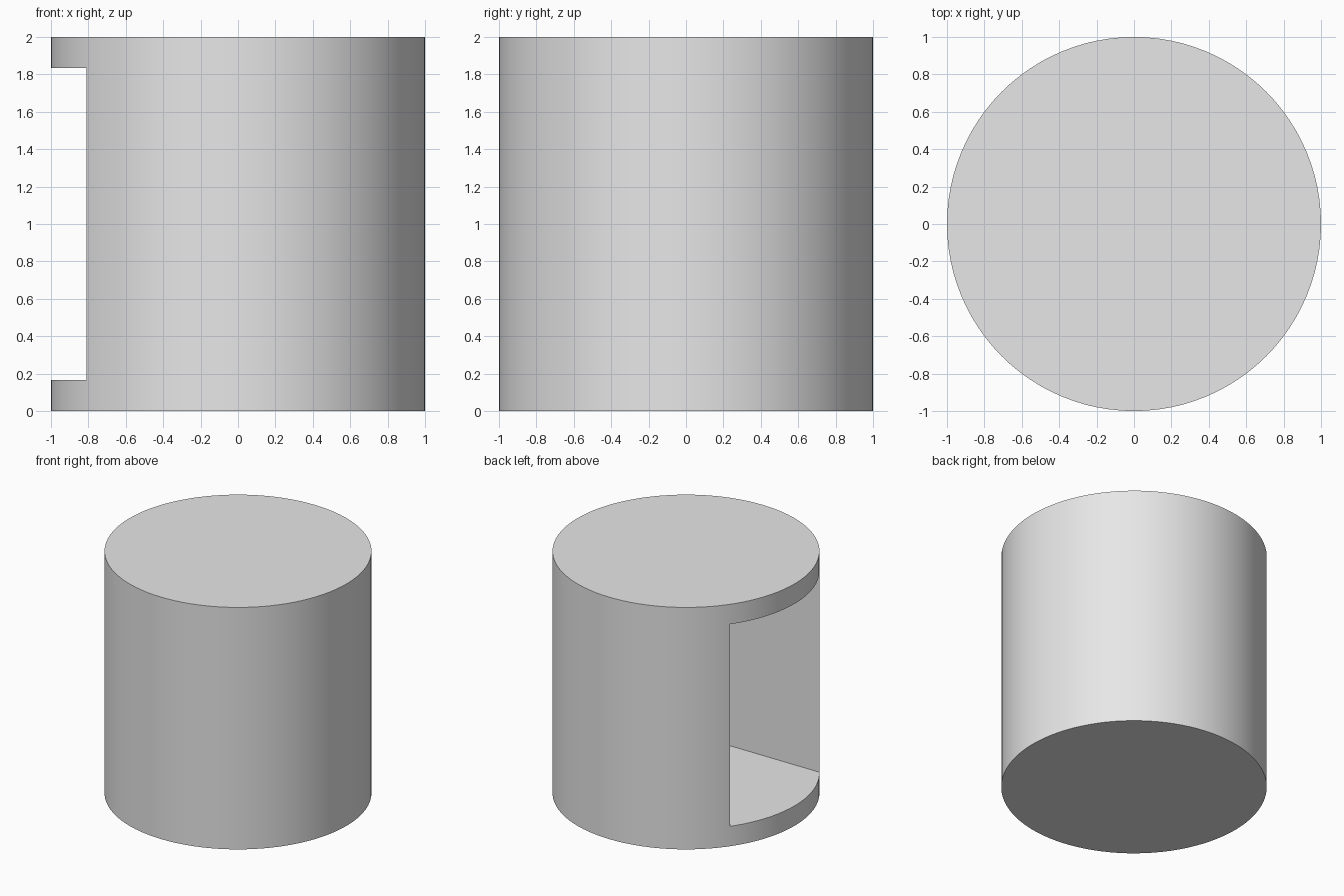
import bpy
import math

default = bpy.data.objects.get("Cube")
if default:
    bpy.data.objects.remove(default, do_unlink=True)

RADIUS, HEIGHT = 1.0, 2.0
WALL = 0.165          # thickness of floor and ceiling
HALF_WIDTH = 0.585    # half width of the niche
NICHE_BACK = 0.6      # x of the niche's inner wall
NICHE_FRONT = -1.2    # cutter reaches past the open side

# Plain grey material
grey = bpy.data.materials.new("light_grey")
grey.use_nodes = True
colour = (0.8, 0.8, 0.8, 1.0)
grey.diffuse_color = colour
grey.node_tree.nodes["Principled BSDF"].inputs["Base Color"].default_value = colour

# Drum body
bpy.ops.mesh.primitive_cylinder_add(
    vertices=96, radius=RADIUS, depth=HEIGHT, location=(0, 0, HEIGHT / 2))
body = bpy.context.object
body.name = "drum_body"
body.data.materials.append(grey)

# Rectangular niche, open on the right side
bpy.ops.mesh.primitive_cube_add(
    size=1, location=((NICHE_FRONT + NICHE_BACK) / 2, 0, HEIGHT / 2))
cutter = bpy.context.object
cutter.name = "niche_cutter"
cutter.scale = (NICHE_BACK - NICHE_FRONT, 2 * HALF_WIDTH, HEIGHT - 2 * WALL)
cutter.hide_render = True
cutter.data.materials.append(grey)

# Cut the niche, then discard the cutter
bpy.ops.object.select_all(action='DESELECT')
body.select_set(True)
bpy.context.view_layer.objects.active = body
cut = body.modifiers.new("niche", 'BOOLEAN')
cut.operation = 'DIFFERENCE'
cut.solver = 'EXACT'
cut.object = cutter
bpy.ops.object.modifier_apply(modifier=cut.name)
bpy.data.objects.remove(cutter, do_unlink=True)

# Smooth round side, sharp rims and niche edges
bpy.ops.object.shade_smooth_by_angle(angle=math.radians(30))
